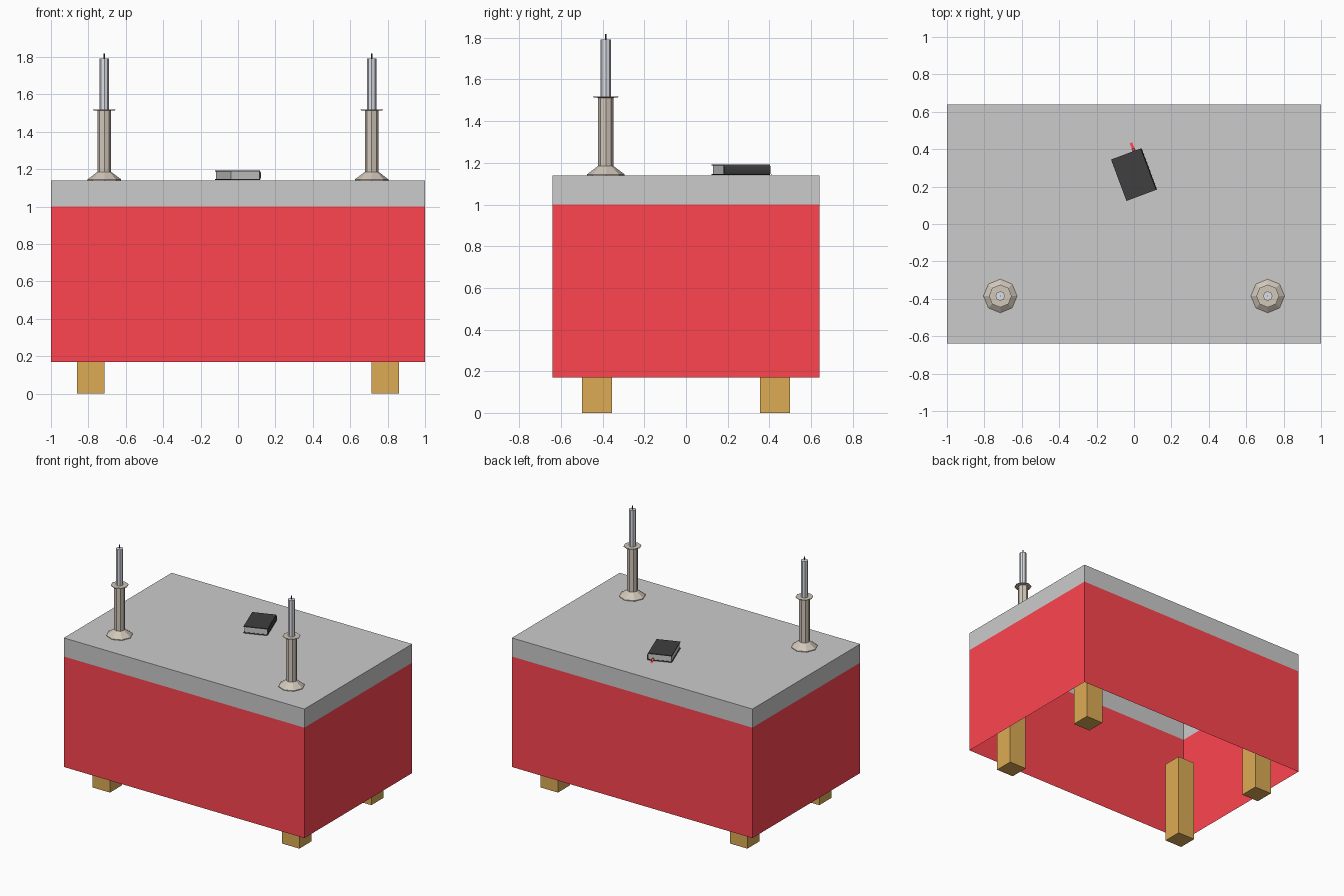
import bpy, bmesh
from math import cos, sin, pi, radians
from mathutils import Vector

if "Cube" in bpy.data.objects:
    bpy.data.objects.remove(bpy.data.objects["Cube"])


def mat(name, rgb):
    m = bpy.data.materials.new(name)
    m.diffuse_color = (*rgb, 1)
    m.use_nodes = True
    m.node_tree.nodes["Principled BSDF"].inputs["Base Color"].default_value = m.diffuse_color
    return m


RED = mat("red_cloth", (1.0, 0.06, 0.08))
WOOD = mat("wood", (0.72, 0.41, 0.09))
BRONZE = mat("aged_metal", (0.64, 0.57, 0.49))
WAX = mat("wax", (0.72, 0.75, 0.80))
BLACK = mat("black", (0.05, 0.05, 0.05))


def make(name, verts, faces, material=None, mirror=None):
    me = bpy.data.meshes.new(name)
    me.from_pydata(verts, [], faces)
    bm = bmesh.new()
    bm.from_mesh(me)
    bmesh.ops.recalc_face_normals(bm, faces=bm.faces)
    bm.to_mesh(me)
    bm.free()
    ob = bpy.data.objects.new(name, me)
    bpy.context.collection.objects.link(ob)
    if material:
        me.materials.append(material)
    if mirror:
        mod = ob.modifiers.new("mirror", 'MIRROR')
        mod.use_axis = mirror
        mod.use_mirror_merge = False
    return ob


def prism(name, outline, z0, z1, material=None, mirror=None, bottom=True, top=True):
    """Extrude an outline upward, with optional end caps."""
    n = len(outline)
    verts = [(x, y, z) for z in (z0, z1) for x, y in outline]
    faces = [(i, (i + 1) % n, n + (i + 1) % n, n + i) for i in range(n)]
    if bottom:
        faces.append(tuple(reversed(range(n))))
    if top:
        faces.append(tuple(range(n, 2 * n)))
    return make(name, verts, faces, material, mirror)


def rect(x0, x1, y0, y1):
    return [(x0, y0), (x1, y0), (x1, y1), (x0, y1)]


def lathe(name, profile, center, material, sides=8):
    """Spin (radius, z) points around a vertical axis, mirrored across x."""
    verts, faces = [], []
    for r, z in profile:
        for i in range(sides):
            a = 2 * pi * i / sides
            verts.append((center[0] + r * cos(a), center[1] + r * sin(a), z))
    for k in range(len(profile) - 1):
        for i in range(sides):
            j = (i + 1) % sides
            faces.append((k * sides + i, k * sides + j,
                          (k + 1) * sides + j, (k + 1) * sides + i))
    faces.append(tuple(reversed(range(sides))))
    last = (len(profile) - 1) * sides
    faces.append(tuple(range(last, last + sides)))
    return make(name, verts, faces, material, (True, False, False))


# Table covering: open-bottomed grey cap above an open red skirt
TOP = 1.14
table = rect(-1, 1, -0.64, 0.64)
prism("table_top", table, 1.0, TOP, bottom=False)
prism("cloth_skirt", table, 0.17, 1.0, RED, bottom=False, top=False)

# Four square legs
prism("legs", rect(0.715, 0.86, 0.355, 0.5), 0, 0.63, WOOD, (True, True, False))

# Pair of candlesticks with candles and wicks
C = (0.715, -0.385)
lathe("candlesticks", [(0.09, TOP), (0.09, 1.145), (0.037, 1.185), (0.037, 1.512),
                       (0.061, 1.515), (0.061, 1.519)], C, BRONZE)
lathe("candles", [(0.025, 1.517), (0.025, 1.792)], C, WAX)
lathe("wicks", [(0.003, 1.79), (0.003, 1.818)], C, BLACK, 4)

# Closed book: two boards, bulging spine, page block and ribbon
book = bpy.data.objects.new("book", None)
bpy.context.collection.objects.link(book)
book.location = (-0.001, 0.264, TOP)
book.rotation_euler = (0, 0, radians(20.5))
board = rect(-0.086, 0.08, -0.118, 0.118)
parts = [prism("book_back_cover", board, 0.001, 0.007, BLACK),
         prism("book_front_cover", board, 0.047, 0.053, BLACK),
         prism("book_pages", rect(-0.082, 0.079, -0.114, 0.114), 0.007, 0.047)]
arc = [(0.078, 0.001), (0.083, 0.003), (0.087, 0.014), (0.088, 0.027),
       (0.087, 0.04), (0.083, 0.051), (0.078, 0.053)]
n = len(arc)
parts.append(make("book_spine", [(x, y, z) for y in (-0.118, 0.118) for x, z in arc],
                  [(i, (i + 1) % n, n + (i + 1) % n, n + i) for i in range(n)]
                  + [tuple(range(n)), tuple(range(n, 2 * n))], BLACK))
path = [(0.10, 0.02), (0.122, 0.018), (0.132, 0.006), (0.165, 0.003)]
parts.append(make("book_ribbon", [(x, y, z) for y, z in path for x in (0.038, 0.053)],
                  [(2 * i, 2 * i + 1, 2 * i + 3, 2 * i + 2) for i in range(3)], RED))
for p in parts:
    p.parent = book
